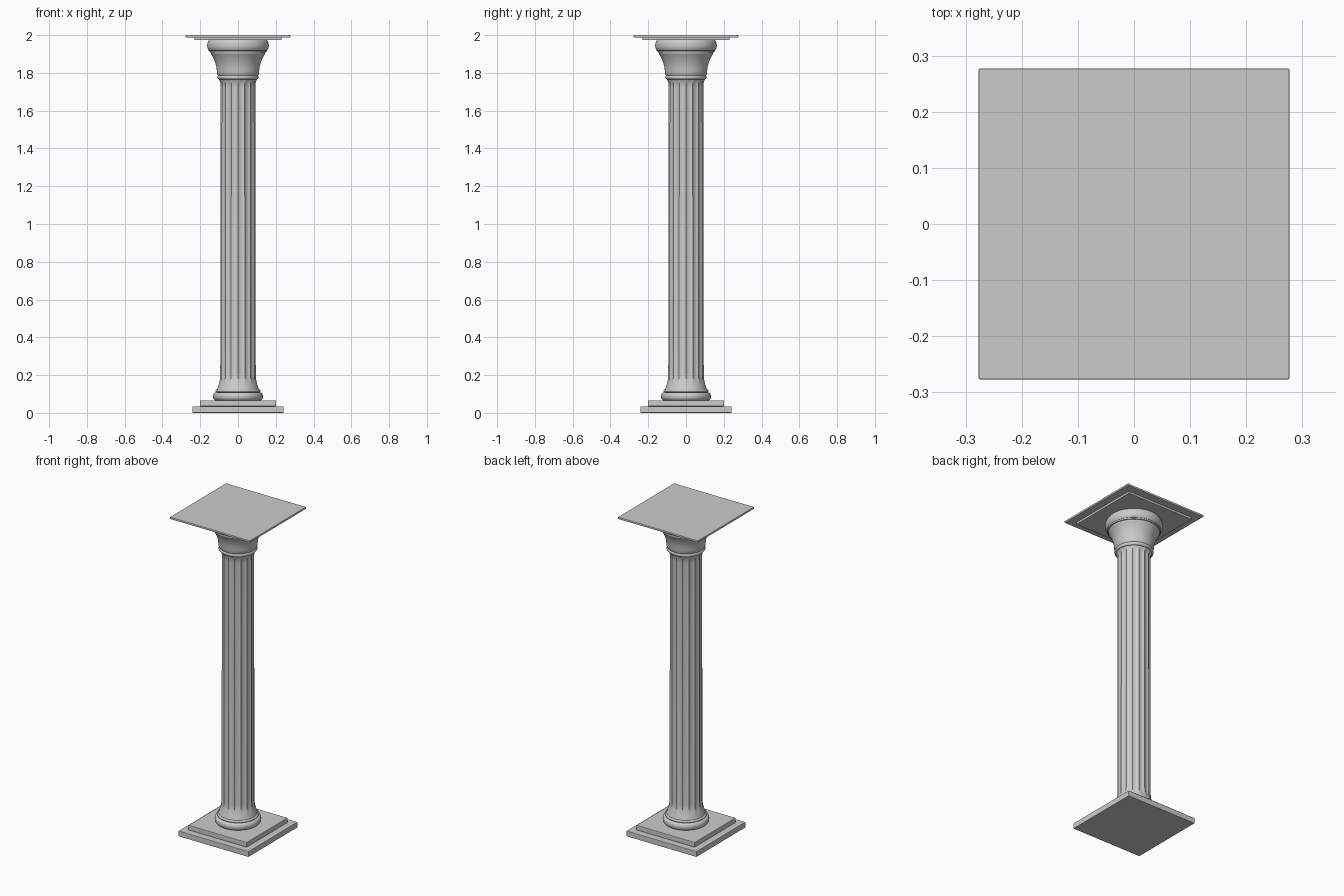
import bpy, bmesh, math

if "Cube" in bpy.data.objects:
    bpy.data.objects.remove(bpy.data.objects["Cube"])

stone = bpy.data.materials.new("grey stone")
stone.diffuse_color = (0.6, 0.6, 0.6, 1)
stone.use_nodes = True
stone.node_tree.nodes["Principled BSDF"].inputs["Base Color"].default_value = stone.diffuse_color


def finish(name, bm):
    bmesh.ops.recalc_face_normals(bm, faces=bm.faces)
    mesh = bpy.data.meshes.new(name)
    bm.to_mesh(mesh)
    bm.free()
    mesh.materials.append(stone)
    ob = bpy.data.objects.new(name, mesh)
    bpy.context.collection.objects.link(ob)
    return ob


def smooth(ob, angle=40):
    bpy.ops.object.select_all(action='DESELECT')
    ob.select_set(True)
    bpy.context.view_layer.objects.active = ob
    bpy.ops.object.shade_smooth_by_angle(angle=math.radians(angle))


def slab(name, half, z0, z1, bevel):
    bm = bmesh.new()
    bmesh.ops.create_cube(bm, size=1)
    for v in bm.verts:
        v.co.x *= 2 * half
        v.co.y *= 2 * half
        v.co.z = z1 if v.co.z > 0 else z0
    ob = finish(name, bm)
    mod = ob.modifiers.new("soft edge", 'BEVEL')
    mod.width = bevel
    mod.segments = 2


def lathe(name, profile, n=128, flutes=16):
    """Revolve (radius, z, flute depth) points; flutes are scooped between ridges."""
    bm = bmesh.new()
    rings = []
    for r, z, d in profile:
        ring = []
        for i in range(n):
            a = 2 * math.pi * i / n
            rr = r - d * abs(math.sin(a * flutes / 2))
            ring.append(bm.verts.new((rr * math.cos(a), rr * math.sin(a), z)))
        rings.append(ring)
    for lo, hi in zip(rings, rings[1:]):
        for i in range(n):
            j = (i + 1) % n
            bm.faces.new((lo[i], lo[j], hi[j], hi[i]))
    bm.faces.new(rings[0])
    bm.faces.new(rings[-1])
    smooth(finish(name, bm), 30)


def bulge(r, z0, z1, out, steps=8):
    """Half-round moulding profile."""
    h = (z1 - z0) / 2
    return [(r + out * math.sin(math.pi * k / steps),
             z0 + h - h * math.cos(math.pi * k / steps), 0) for k in range(steps + 1)]


# square plinths and top plates
slab("lower_plinth", 0.242, 0.0, 0.035, 0.003)
slab("upper_plinth", 0.202, 0.035, 0.066, 0.003)
slab("lower_top_plate", 0.23, 1.974, 1.988, 0.002)
slab("upper_top_plate", 0.277, 1.988, 2.0, 0.002)

# round base moulding
lathe("base_moulding", bulge(0.118, 0.066, 0.109, 0.014)
      + bulge(0.112, 0.109, 0.124, 0.007))

# fluted shaft with flared foot
lathe("fluted_shaft", [(0.112, 0.12, 0), (0.108, 0.132, 0), (0.103, 0.147, 0),
                       (0.098, 0.165, 0.0015), (0.095, 0.185, 0.005),
                       (0.094, 0.21, 0.007), (0.093, 1.72, 0.007),
                       (0.093, 1.745, 0.005), (0.098, 1.76, 0.002),
                       (0.105, 1.775, 0)])

# capital: neck ring, bell and rounded lip
lathe("neck_ring", bulge(0.100, 1.766, 1.788, 0.010))
lathe("capital_bell", [(0.104, 1.784, 0), (0.110, 1.793, 0), (0.112, 1.81, 0),
                       (0.114, 1.83, 0), (0.119, 1.85, 0), (0.127, 1.872, 0),
                       (0.138, 1.893, 0), (0.144, 1.902, 0), (0.144, 1.908, 0),
                       (0.149, 1.909, 0), (0.153, 1.922, 0)])
lathe("capital_lip", bulge(0.147, 1.915, 1.976, 0.016))
